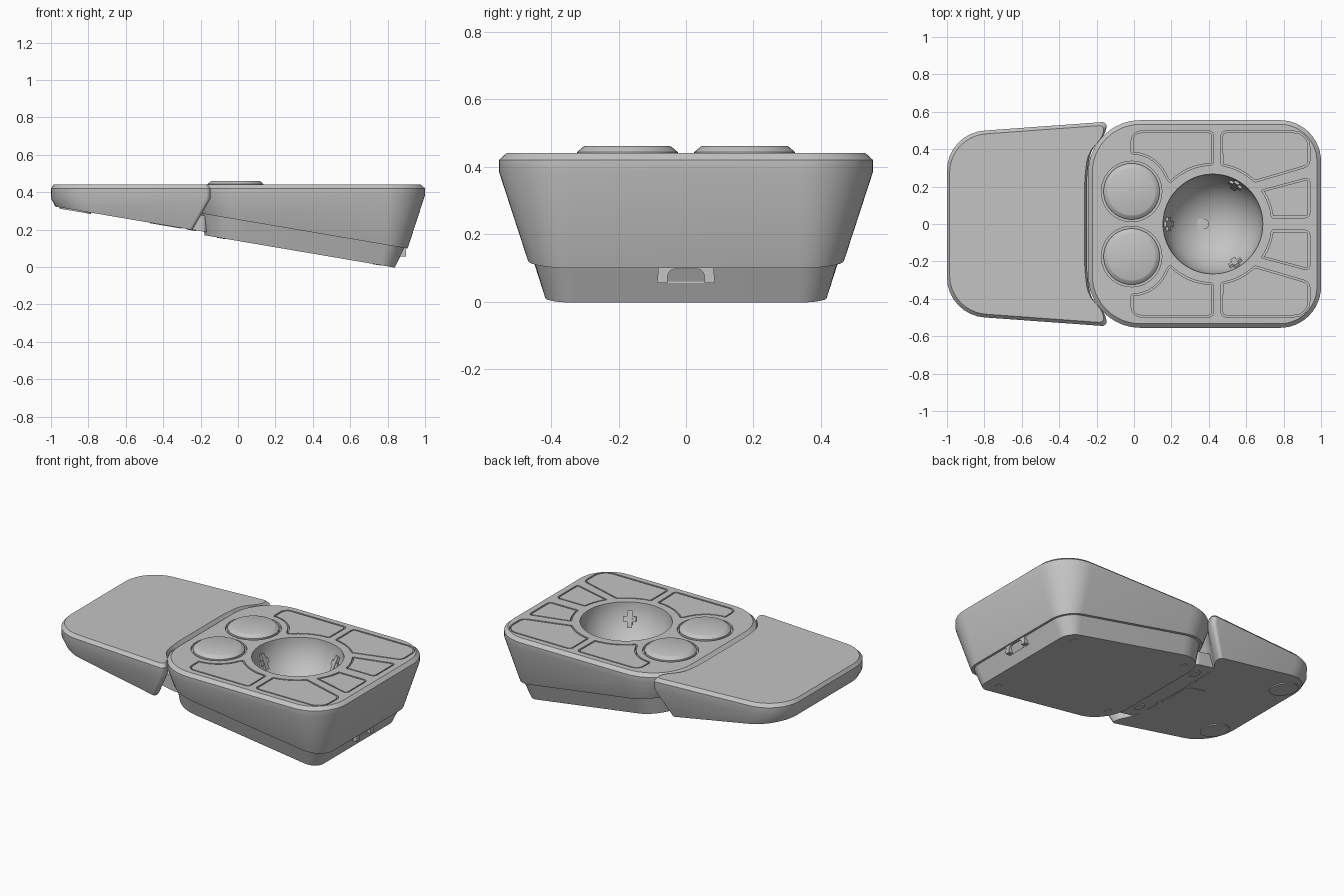
import bpy, bmesh, math
from mathutils import Vector, Matrix

if "Cube" in bpy.data.objects:
    bpy.data.objects.remove(bpy.data.objects["Cube"])

grey = bpy.data.materials.new("mid_grey")
grey.use_nodes = True
grey.diffuse_color = (0.55, 0.55, 0.55, 1)
grey.node_tree.nodes["Principled BSDF"].inputs["Base Color"].default_value = (0.55, 0.55, 0.55, 1)

SLOPE = 0.17           # tilt of the underside
BOWL = Vector((0.422, 0))
parts = []


def add(name, bm):
    bmesh.ops.recalc_face_normals(bm, faces=bm.faces)
    mesh = bpy.data.meshes.new(name)
    bm.to_mesh(mesh)
    bm.free()
    mesh.materials.append(grey)
    ob = bpy.data.objects.new(name, mesh)
    bpy.context.collection.objects.link(ob)
    parts.append(ob)
    return ob


def round_poly(corners, n=8):
    """Polygon from (x, y, cut) corners, each rounded by a circular arc."""
    out = []
    for i, (x, y, r) in enumerate(corners):
        c = Vector((x, y))
        a = Vector(corners[i - 1][:2]) - c
        b = Vector(corners[(i + 1) % len(corners)][:2]) - c
        if r == 0:
            out.append(c)
            continue
        r = min(r, 0.45 * a.length, 0.45 * b.length)
        w = math.sin(a.angle(b) / 2)
        p, q = c + a.normalized() * r, c + b.normalized() * r
        for k in range(n + 1):
            t = k / n
            u, v, s = (1 - t) ** 2, 2 * w * t * (1 - t), t * t
            out.append((p * u + c * v + q * s) / (u + v + s))
    area = sum(out[i - 1].cross(out[i]) for i in range(len(out)))
    return out if area > 0 else out[::-1]


def inset(poly, d):
    """Move every point inward; d is a number or one number per point."""
    out = []
    for i, p in enumerate(poly):
        t = (p - poly[i - 1]).normalized() + (poly[(i + 1) % len(poly)] - p).normalized()
        t.normalize()
        out.append(p + Vector((-t.y, t.x)) * (d[i] if isinstance(d, list) else d))
    return out


def flat(poly, z):
    return [(p.x, p.y, z) for p in poly]


def sloped(poly, z0):
    return [(p.x, p.y, z0 - SLOPE * p.x) for p in poly]


def loft(name, rings):
    bm = bmesh.new()
    vs = [[bm.verts.new(c) for c in ring] for ring in rings]
    n = len(vs[0])
    for lo, hi in zip(vs, vs[1:]):
        for i in range(n):
            bm.faces.new((lo[i], lo[(i + 1) % n], hi[(i + 1) % n], hi[i]))
    bm.faces.new(vs[0])
    bm.faces.new(vs[-1])
    return add(name, bm)


def circle(x, y, r, n=40):
    return [Vector((x + r * math.cos(math.tau * i / n), y + r * math.sin(math.tau * i / n)))
            for i in range(n)]


def arc(cx, cy, r, a0, a1, n=8):
    pts = []
    for k in range(n + 1):
        a = math.radians(a0 + (a1 - a0) * k / n)
        pts.append((cx + r * math.cos(a), cy + r * math.sin(a), 0.01 if k in (0, n) else 0))
    return pts


def box(name, size, matrix):
    bm = bmesh.new()
    bmesh.ops.create_cube(bm, size=1, matrix=matrix @ Matrix.Diagonal((*size, 1)))
    return add(name, bm)


def carve(ob, cutters):
    for c in cutters:
        c.hide_render = True
        mod = ob.modifiers.new("cut", "BOOLEAN")
        mod.object, mod.solver = c, "EXACT"
    dg = bpy.context.evaluated_depsgraph_get()
    mesh = bpy.data.meshes.new_from_object(ob.evaluated_get(dg))
    ob.modifiers.clear()
    ob.data = mesh
    for c in cutters:
        parts.remove(c)
        bpy.data.objects.remove(c)


# Main body: flared shell, stepping in to a sloped base
outline = round_poly([(-0.245, -0.555, 0.28), (1, -0.555, 0.22),
                      (1, 0.555, 0.22), (-0.245, 0.555, 0.28)], 12)


def tapered(z0, extra):
    ring = outline
    for _ in range(5):
        ring = inset(outline, [0.32 * (0.39 - z0 + SLOPE * p.x) + extra for p in ring])
    return ring


seam, foot = tapered(0.253, 0), tapered(0.1394, 0.015)
foot = [p - Vector((0.02, 0)) for p in foot]
body = loft("body", [sloped(foot, 0.1394), sloped(inset(seam, 0.018), 0.253), sloped(seam, 0.253),
                     flat(outline, 0.385), flat(outline, 0.42), flat(inset(outline, 0.022), 0.44)])

# Keys: pocket cut in the body with a slightly smaller cap inside
key_shapes = {
    "side_key": [(-0.015, 0.497, 0.05), (0.425, 0.497, 0.025)]
    + arc(*BOWL, 0.315, 90, 136) + arc(-0.015, 0.175, 0.2, 19, 90),
    "corner_key": [(0.465, 0.497, 0.025), (0.94, 0.497, 0.13), (0.94, 0.31, 0.03)]
    + arc(*BOWL, 0.315, 45, 82),
    "end_key": [(0.94, 0.033, 0.025), (0.94, 0.25, 0.025)] + arc(*BOWL, 0.315, 35, 6),
}
cutters = []
for s, side in ((1, "back"), (-1, "front")):
    for name, shape in key_shapes.items():
        poly = round_poly([(x, y * s, r) for x, y, r in shape], 4)
        cutters.append(loft("pocket", [flat(poly, 0.42), flat(poly, 0.47)]))
        cap = inset(poly, 0.009)
        loft(f"{side}_{name}", [flat(cap, 0.415), flat(cap, 0.439)])
    # Raised round buttons
    cx, cy = -0.013, 0.174 * s
    cutters.append(loft("pocket", [flat(circle(cx, cy, 0.162), z) for z in (0.42, 0.47)]))
    loft(f"{side}_round_button", [flat(circle(cx, cy, r), z) for r, z in
                                  ((0.15, 0.415), (0.15, 0.443), (0.131, 0.459), (0.126, 0.461))])

# Ball bowl
bm = bmesh.new()
bmesh.ops.create_uvsphere(bm, u_segments=64, v_segments=32, radius=0.267,
                          matrix=Matrix.Translation((*BOWL, 0.443)))
cutters.append(add("bowl_cutter", bm))
carve(body, cutters)

# Bearing holders, cross shaped, on the bowl wall
for i, deg in enumerate((60, 180, 300)):
    m = (Matrix.Translation((*BOWL, 0.44)) @ Matrix.Rotation(math.radians(deg), 4, "Z")
         @ Matrix.Rotation(math.radians(22), 4, "Y") @ Matrix.Translation((0.262, 0, 0)))
    box(f"bearing_post_{i}", (0.03, 0.03, 0.1), m)
    box(f"bearing_arm_{i}", (0.025, 0.075, 0.03), m)

# Sensor window at the bottom of the bowl
window = round_poly([(0.325, -0.028, 0.005), (0.4, -0.028, 0.026),
                     (0.4, 0.028, 0.026), (0.325, 0.028, 0.005)])
loft("sensor_window", [flat(window, 0.172), flat(window, 0.19)])

# Cable port surround
port = round_poly([(-0.086, 0.055, 0.004), (0.086, 0.055, 0.004),
                   (0.08, 0.124, 0.02), (-0.08, 0.124, 0.02)])
hole = round_poly([(-0.055, 0.04, 0.004), (0.055, 0.04, 0.004),
                   (0.055, 0.097, 0.025), (-0.055, 0.097, 0.025)])
surround = loft("port_surround", [[(x, p.x, p.y) for p in port] for x in (0.8, 0.897)])
carve(surround, [loft("port_cutter", [[(x, p.x, p.y) for p in hole] for x in (0.868, 0.95)])])

# Palm rest: concave end wraps the body, underside slopes
half = [(-1, 0.485, 0.2), (-0.14, 0.547, 0.04), (-0.155, 0.48, 0.03),
        (-0.235, 0.39, 0.08), (-0.252, 0.25, 0.06)]
rest = round_poly(half + [(x, -y, r) for x, y, r in half[::-1]])
REST_Z = 0.157


def scaled(poly, sx, sy):
    return [Vector((-0.6 + (p.x + 0.6) * sx, p.y * sy)) for p in poly]


under = rest
for _ in range(6):
    drop = [max(0, 0.37 - REST_Z + SLOPE * q.x) for q in under]
    under = [scaled([p], 1 - 1.25 * d, 1 - 0.6 * d)[0] for p, d in zip(rest, drop)]
loft("palm_rest", [sloped(under, REST_Z), flat(scaled(rest, 0.997, 0.997), 0.365),
                   flat(rest, 0.42), flat(scaled(rest, 0.965, 0.965), 0.44)])

# Sloped bridge joining rest and body
bridge = round_poly([(-0.5, -0.36, 0.03), (-0.165, -0.36, 0.03),
                     (-0.165, 0.36, 0.03), (-0.5, 0.36, 0.03)])
loft("bridge", [sloped(bridge, REST_Z + 0.001), sloped(bridge, 0.245)])


# Underside details: pads, screws, slots and a blank square plate
def plate(name, poly, z0, t):
    loft(name, [sloped(poly, z0 - t), sloped(poly, z0 + 0.002)])


for s, side in ((1, "back"), (-1, "front")):
    plate(f"{side}_rubber_foot", circle(-0.87, 0.31 * s, 0.085), REST_Z, 0.007)
    plate(f"{side}_bridge_dot", circle(-0.32, 0.15 * s, 0.018, 20), REST_Z, 0.003)
    plate(f"{side}_bridge_slot", [Vector((p.x, p.y * 1.6 + 0.25 * s)) for p in
                                  circle(-0.25, 0, 0.025, 24)], REST_Z, 0.003)
    for x in (-0.09, 0.74):
        plate(f"{side}_screw", circle(x, 0.34 * s, 0.022, 20), 0.1394, 0.002)
square = round_poly([(-0.47, -0.09, 0.02), (-0.33, -0.09, 0.02),
                     (-0.33, 0.09, 0.02), (-0.47, 0.09, 0.02)])
plate("blank_plate", square, REST_Z, 0.003)

# Smooth shading with sharp edges kept
bpy.ops.object.select_all(action="DESELECT")
for ob in parts:
    ob.select_set(True)
bpy.context.view_layer.objects.active = body
bpy.ops.object.shade_smooth_by_angle(angle=math.radians(30))
